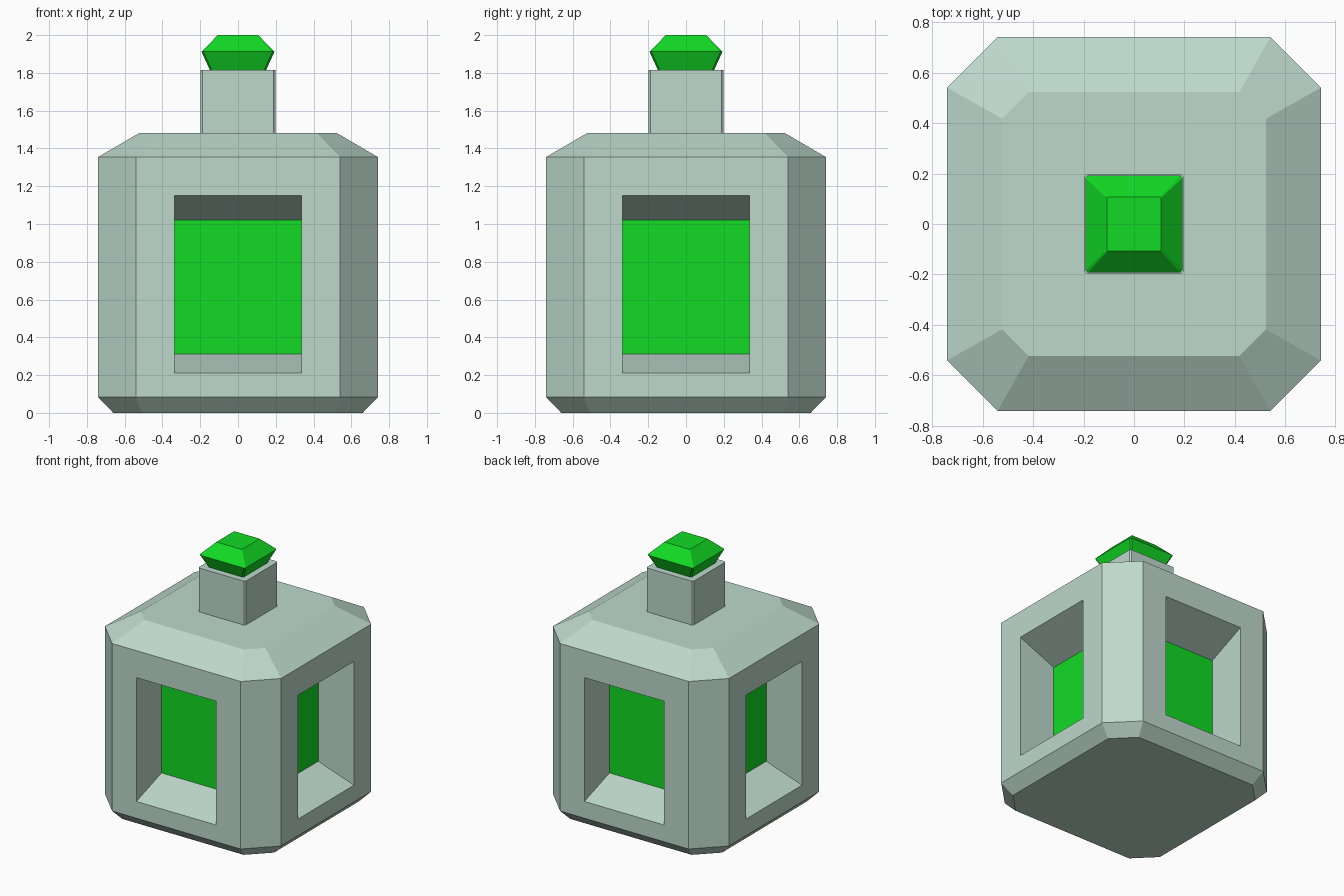
import bpy, bmesh
from mathutils import Matrix
from math import pi

if "Cube" in bpy.data.objects:
    bpy.data.objects.remove(bpy.data.objects["Cube"])


def material(name, rgb):
    m = bpy.data.materials.new(name)
    m.diffuse_color = (*rgb, 1)
    m.use_nodes = True
    m.node_tree.nodes["Principled BSDF"].inputs["Base Color"].default_value = m.diffuse_color
    return m


glass = material("pale_glass", (0.51, 0.69, 0.60))
green = material("bright_green", (0.006, 0.70, 0.018))


def octagon(half, corner, z):
    """Square ring of half-width 'half', cut at the corners."""
    h, c = half, corner
    return [(x, y, z) for x, y in ((c, -h), (h, -c), (h, c), (c, h),
                                   (-c, h), (-h, c), (-h, -c), (-c, -h))]


def loft(bm, rings, open_wall=None):
    """Capped loft; open_wall names a band whose four flat sides stay open."""
    loops = [[bm.verts.new(p) for p in octagon(*r)] for r in rings]
    for band, (a, b) in enumerate(zip(loops, loops[1:])):
        for i in range(8):
            if band == open_wall and i % 2:
                continue
            j = (i + 1) % 8
            bm.faces.new((a[i], a[j], b[j], b[i]))
    bm.faces.new(loops[0][::-1])
    bm.faces.new(loops[-1])


def finish(bm, name, mats):
    bmesh.ops.remove_doubles(bm, verts=bm.verts, dist=0.0005)
    bmesh.ops.recalc_face_normals(bm, faces=bm.faces)
    me = bpy.data.meshes.new(name)
    bm.to_mesh(me)
    bm.free()
    for m in mats:
        me.materials.append(m)
    ob = bpy.data.objects.new(name, me)
    bpy.context.collection.objects.link(ob)
    return ob


# Bottle body: bevelled base, straight walls, sloped shoulder
bm = bmesh.new()
Z0, Z1, HALF, CORNER = 0.083, 1.355, 0.74, 0.54
loft(bm, [(0.66, 0.51, 0), (HALF, CORNER, Z0), (HALF, CORNER, Z1),
          (0.522, 0.417, 1.482)], open_wall=1)

# Four recessed windows with green liquid at the back
for k in range(4):
    rot = Matrix.Rotation(k * pi / 2, 4, 'Z')
    rects = []
    for w, y, lo, hi in ((CORNER, -HALF, Z0, Z1), (0.335, -HALF, 0.21, 1.15),
                         (0.335, -0.44, 0.312, 1.02)):
        v = [bm.verts.new((x, y, z)) for x, z in
             ((-w, lo), (w, lo), (w, hi), (-w, hi))]
        bmesh.ops.transform(bm, matrix=rot, verts=v)
        rects.append(v)
    for a, b in zip(rects, rects[1:]):
        for i in range(4):
            j = (i + 1) % 4
            bm.faces.new((a[i], a[j], b[j], b[i]))
    bm.faces.new(rects[-1]).material_index = 1
finish(bm, "bottle_body", [glass, green])

# Square neck with slightly cut corners
bm = bmesh.new()
loft(bm, [(0.198, 0.187, 1.47), (0.198, 0.187, 1.815)])
finish(bm, "bottle_neck", [glass])

# Faceted gem stopper
bm = bmesh.new()
loft(bm, [(0.148, 0.138, 1.813), (0.193, 0.183, 1.912), (0.107, 0.104, 2.0)])
finish(bm, "gem_stopper", [green])
